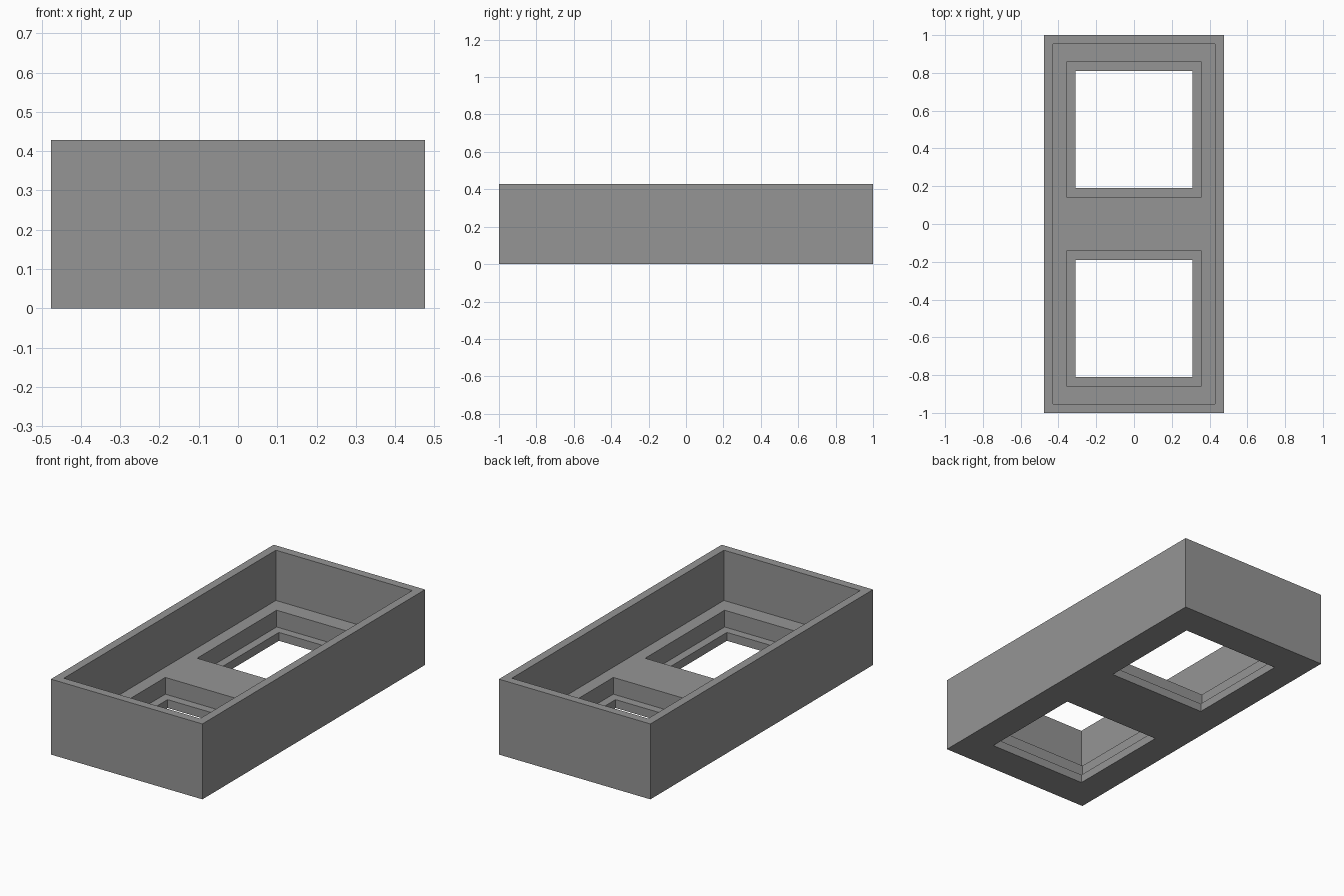
import bpy

if "Cube" in bpy.data.objects:
    bpy.data.objects.remove(bpy.data.objects["Cube"])

U = 2 / 42  # design module: the wall thickness

grey = bpy.data.materials.new("grey")
grey.diffuse_color = (0.3, 0.3, 0.3, 1)
grey.use_nodes = True
grey.node_tree.nodes["Principled BSDF"].inputs["Base Color"].default_value = grey.diffuse_color


def box(name, x, y0, y1, z0, z1):
    """Box spanning -x..x, y0..y1, z0..z1, all in modules."""
    bpy.ops.mesh.primitive_cube_add(size=1, location=(0, (y0 + y1) / 2 * U, (z0 + z1) / 2 * U))
    ob = bpy.context.object
    ob.name = name
    ob.scale = (2 * x * U, (y1 - y0) * U, (z1 - z0) * U)
    bpy.ops.object.transform_apply(location=True, rotation=False, scale=True)
    ob.data.materials.append(grey)
    return ob


def cut(body, cutter):
    mod = body.modifiers.new(cutter.name, 'BOOLEAN')
    mod.operation = 'DIFFERENCE'
    mod.solver = 'EXACT'
    mod.object = cutter
    bpy.context.view_layer.objects.active = body
    bpy.ops.object.modifier_apply(modifier=mod.name)
    bpy.data.objects.remove(cutter)


# Outer block
housing = box("housing", 10, -21, 21, 0, 9)

# Open tray inside the walls
cut(housing, box("tray_cutter", 9, -20, 20, 3, 10))

# Two windows, each a wide recess with a narrower hole through the lip
for side in (-1, 1):
    mid = side * 10.5
    cut(housing, box("recess_cutter", 7.5, mid - 7.5, mid + 7.5, 1, 4))
    cut(housing, box("hole_cutter", 6.5, mid - 6.5, mid + 6.5, -1, 2))
